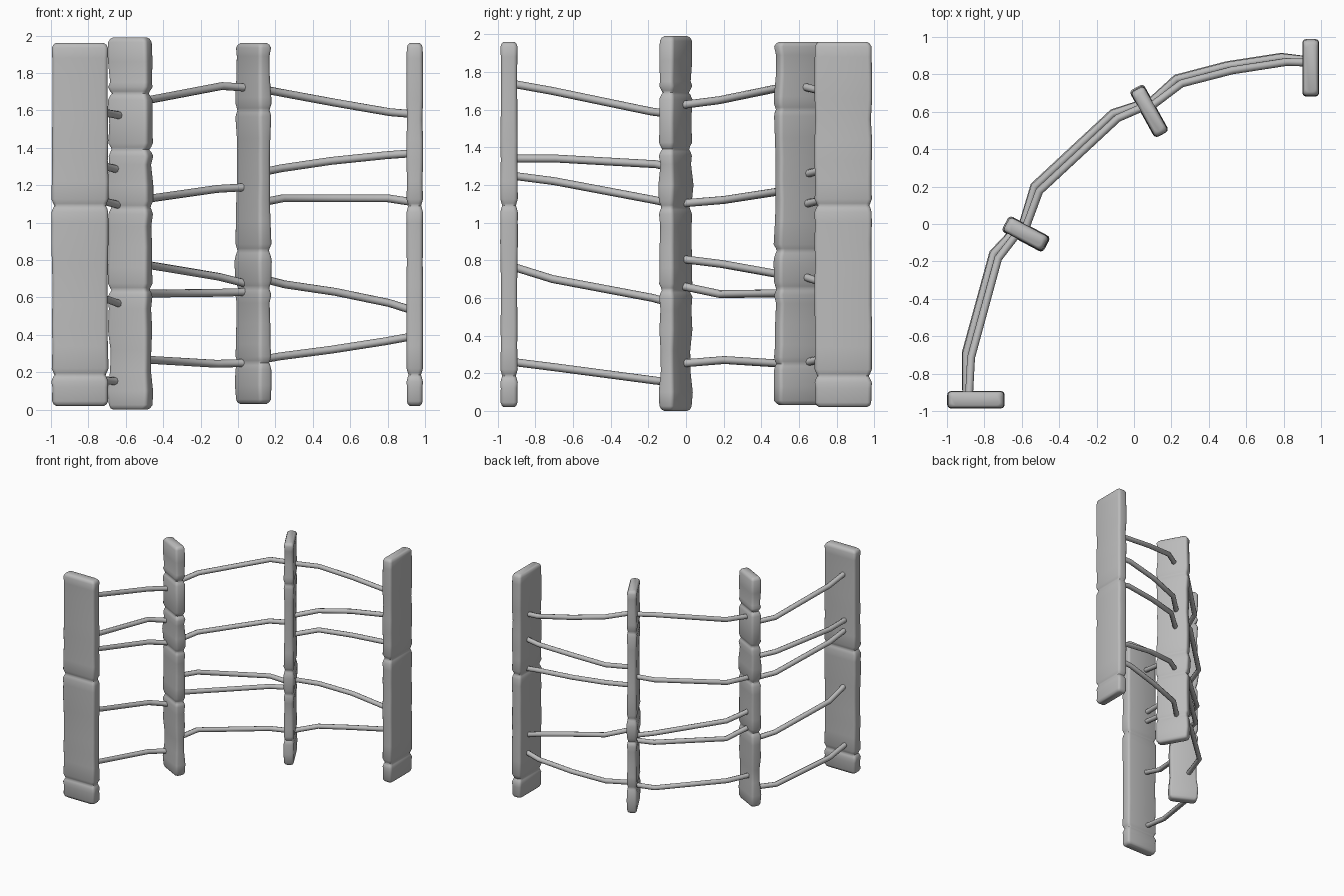
import bpy, bmesh, math, random
from mathutils import Matrix, Vector

cube = bpy.data.objects.get("Cube")
if cube:
    bpy.data.objects.remove(cube, do_unlink=True)

random.seed(4)

# One weathered grey for everything
grey = bpy.data.materials.new("weathered_grey")
grey.use_nodes = True
colour = (0.5, 0.5, 0.5, 1)
grey.diffuse_color = colour
grey.node_tree.nodes["Principled BSDF"].inputs["Base Color"].default_value = colour


def finish(obj, angle):
    obj.data.materials.append(grey)
    bpy.ops.object.select_all(action="DESELECT")
    obj.select_set(True)
    bpy.context.view_layer.objects.active = obj
    bpy.ops.object.shade_smooth_by_angle(angle=math.radians(angle))


def section(width, depth, radius):
    """Outline of a rounded rectangle, four points per corner."""
    points = []
    for corner, (sx, sy) in enumerate([(1, 1), (-1, 1), (-1, -1), (1, -1)]):
        for step in range(4):
            a = math.radians(90 * corner + 30 * step)
            points.append((sx * (width / 2 - radius) + radius * math.cos(a),
                           sy * (depth / 2 - radius) + radius * math.sin(a)))
    return points


def plank(name, centre, angle, width, depth, bottom, top, notches, wobble):
    """Rounded board lofted upwards, pinched by a worn groove at each notch."""
    rings = [(bottom, -0.022), (bottom + 0.008, -0.009), (bottom + 0.025, 0),
             (top - 0.025, 0), (top - 0.008, -0.009), (top, -0.022)]
    for z, pinch in notches:
        rings += [(z - 0.035, 0.002), (z - 0.012, -pinch * 0.5), (z, -pinch),
                  (z + 0.012, -pinch * 0.6), (z + 0.035, 0.002)]
    z = bottom + 0.1
    while z < top - 0.05:
        if all(abs(z - n[0]) > 0.06 for n in notches):
            rings.append((z, random.uniform(-wobble, wobble)))
        z += 0.11
    bm = bmesh.new()
    loops = []
    for z, grow in sorted(rings):
        shift = random.uniform(-wobble, wobble) * 0.5
        loops.append([bm.verts.new((x + shift, y, z)) for x, y in
                      section(width + 2 * grow, depth + 1.4 * grow, 0.02)])
    for low, high in zip(loops, loops[1:]):
        for i in range(len(low)):
            j = (i + 1) % len(low)
            bm.faces.new((low[i], low[j], high[j], high[i]))
    bm.faces.new(loops[0][::-1])
    bm.faces.new(loops[-1])
    mesh = bpy.data.meshes.new(name)
    bm.to_mesh(mesh)
    bm.free()
    obj = bpy.data.objects.new(name, mesh)
    bpy.context.collection.objects.link(obj)
    mesh.transform(Matrix.Translation(Vector((*centre, 0)))
                   @ Matrix.Rotation(math.radians(angle), 4, "Z"))
    finish(obj, 50)


def rails(name, path, heights, spread):
    """Thin bent rails along one plan path, each with its own heights."""
    for k, zs in enumerate(heights):
        curve = bpy.data.curves.new(f"{name}_{k + 1}", "CURVE")
        curve.dimensions = "3D"
        curve.bevel_depth = 0.021
        curve.bevel_resolution = 2
        curve.use_fill_caps = True
        spline = curve.splines.new("POLY")
        spline.points.add(len(path) - 1)
        side = spread[k]
        for i, ((x, y), z) in enumerate(zip(path, zs)):
            # Bow the inner points sideways so that the rails do not line up
            bow = side if 0 < i < len(path) - 1 else side * 0.5
            spline.points[i].co = (x + bow * 0.7, y - bow * 0.7, z, 1)
        obj = bpy.data.objects.new(curve.name, curve)
        bpy.context.collection.objects.link(obj)
        bpy.ops.object.select_all(action="DESELECT")
        obj.select_set(True)
        bpy.context.view_layer.objects.active = obj
        bpy.ops.object.convert(target="MESH")
        finish(bpy.context.object, 60)


# Upright planks along the arc
plank("right_end_plank", (-0.845, -0.94), 0, 0.3, 0.09, 0.02, 1.96,
      [(0.185, 0.013), (1.09, 0.012)], 0.003)
plank("right_middle_plank", (-0.575, -0.055), -28, 0.235, 0.085, 0, 1.99,
      [(0.64, 0.012), (1.08, 0.01), (1.39, 0.013), (1.69, 0.015)], 0.007)
plank("left_middle_plank", (0.082, 0.602), -61, 0.275, 0.078, 0.03, 1.96,
      [(0.25, 0.008), (0.65, 0.009), (0.85, 0.009), (1.6, 0.007)], 0.006)
plank("left_end_plank", (0.945, 0.835), 90, 0.3, 0.085, 0.02, 1.96,
      [(0.185, 0.013), (1.09, 0.012)], 0.003)

# Rails between neighbouring planks
spread = (0.02, -0.015, 0, 0.012, -0.02)
rails("right_rail", [(-0.89, -0.93), (-0.885, -0.7), (-0.74, -0.17), (-0.62, -0.03)],
      [(1.74, 1.7, 1.59, 1.57), (1.34, 1.34, 1.31, 1.28), (1.25, 1.22, 1.12, 1.09),
       (0.77, 0.7, 0.6, 0.56), (0.26, 0.23, 0.16, 0.15)], spread)
rails("middle_rail", [(-0.6, -0.05), (-0.52, 0.19), (-0.1, 0.58), (0.06, 0.64)],
      [(1.62, 1.65, 1.73, 1.72), (1.1, 1.12, 1.18, 1.19), (0.81, 0.78, 0.71, 0.67),
       (0.67, 0.62, 0.625, 0.63), (0.25, 0.27, 0.245, 0.25)], spread)
rails("left_rail", [(0.09, 0.64), (0.24, 0.765), (0.51, 0.835), (0.8, 0.88), (0.93, 0.87)],
      [(1.72, 1.69, 1.64, 1.59, 1.58), (1.26, 1.29, 1.33, 1.36, 1.37),
       (1.1, 1.13, 1.13, 1.13, 1.11), (0.71, 0.67, 0.63, 0.57, 0.53),
       (0.26, 0.285, 0.32, 0.365, 0.39)], spread)
